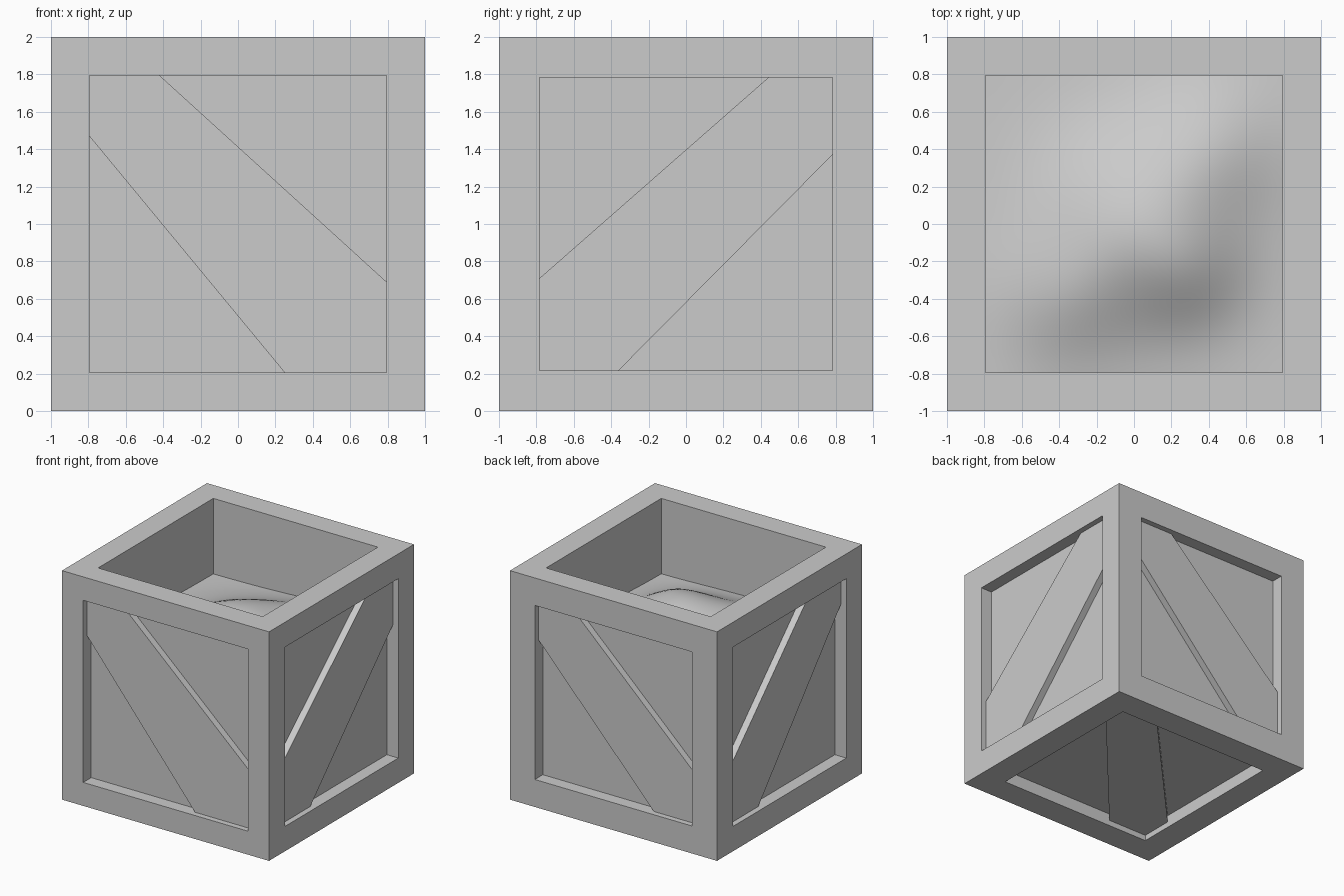
import bpy, bmesh, math
from mathutils import Vector

if "Cube" in bpy.data.objects:
    bpy.data.objects.remove(bpy.data.objects["Cube"])

RECESS = 0.11      # panel depth behind the frame
BRACE_FACE = 0.05  # brace front depth behind the frame


def add_object(name, bm):
    bmesh.ops.recalc_face_normals(bm, faces=bm.faces[:])
    me = bpy.data.meshes.new(name)
    bm.to_mesh(me)
    bm.free()
    ob = bpy.data.objects.new(name, me)
    bpy.context.collection.objects.link(ob)
    return ob


# Face name: (normal, horizontal axis, vertical axis, frame width, recess depth)
X, Y, Z = Vector((1, 0, 0)), Vector((0, 1, 0)), Vector((0, 0, 1))
SIDES = {
    "front":  (-Y, X, Z, 0.205, RECESS),
    "back":   (Y, -X, Z, 0.24, RECESS),
    "right":  (X, Y, Z, 0.217, RECESS),
    "left":   (-X, -Y, Z, 0.217, RECESS),
    "bottom": (-Z, -X, Y, 0.24, RECESS),
    "top":    (Z, X, Y, 0.205, 1.8),
}

# Crate body: cube with each side inset and pushed in
bm = bmesh.new()
bmesh.ops.create_cube(bm, size=2)
bmesh.ops.translate(bm, vec=Z, verts=bm.verts[:])
for n, u, v, width, depth in SIDES.values():
    bm.normal_update()
    face = max(bm.faces, key=lambda f: f.calc_center_median().dot(n))
    bmesh.ops.inset_region(bm, faces=[face], thickness=width, use_even_offset=True)
    face = max(bm.faces, key=lambda f: f.calc_center_median().dot(n) - 0.01 *
               (f.calc_center_median() - Z - n).length)
    hole = bmesh.ops.extrude_discrete_faces(bm, faces=[face])["faces"][0]
    bmesh.ops.translate(bm, vec=-n * depth, verts=hole.verts[:])
add_object("crate_body", bm)


# Diagonal braces, each running from the upper left to the lower right corner
def brace(side, left_v, top_u, right_v, bottom_u, flip=1):
    n, u, v, width, depth = SIDES[side]
    h = 1 - width
    outline = [(-h, left_v), (-h, h), (top_u, h), (h, right_v), (h, -h), (bottom_u, -h)]
    bm = bmesh.new()
    base = Z + n * (1 - RECESS)
    f = bm.faces.new([bm.verts.new(base + u * a * flip + v * b) for a, b in outline])
    ext = bmesh.ops.extrude_face_region(bm, geom=[f])["geom"]
    bmesh.ops.translate(bm, vec=n * (RECESS - BRACE_FACE),
                        verts=[e for e in ext if isinstance(e, bmesh.types.BMVert)])
    add_object(side + "_brace", bm)


brace("front", 0.47, -0.42, -0.31, 0.25)
brace("back", 0.44, -0.39, -0.33, 0.355)
brace("right", 0.37, -0.44, -0.29, 0.36, flip=-1)
brace("left", 0.55, -0.33, -0.325, 0.36, flip=-1)
brace("bottom", 0.54, -0.39, -0.47, 0.37)

# Heap of contents inside: (x, y, height, spread) of each soft mound
MOUNDS = [(0.02, -0.02, 0.24, 0.34), (0.42, 0.42, 0.10, 0.26),
          (-0.4, -0.4, 0.08, 0.24), (0.3, -0.25, 0.07, 0.2)]
bm = bmesh.new()
bmesh.ops.create_grid(bm, x_segments=32, y_segments=32, size=0.797)
for vert in bm.verts:
    x, y = vert.co.x, vert.co.y
    vert.co.z = 1.34 + sum(a * math.exp(-((x - mx) ** 2 + (y - my) ** 2) / (2 * s * s))
                           for mx, my, a, s in MOUNDS)
heap = add_object("contents_heap", bm)
if heap.data.polygons[0].normal.z < 0:
    heap.data.flip_normals()
heap.data.shade_smooth()
